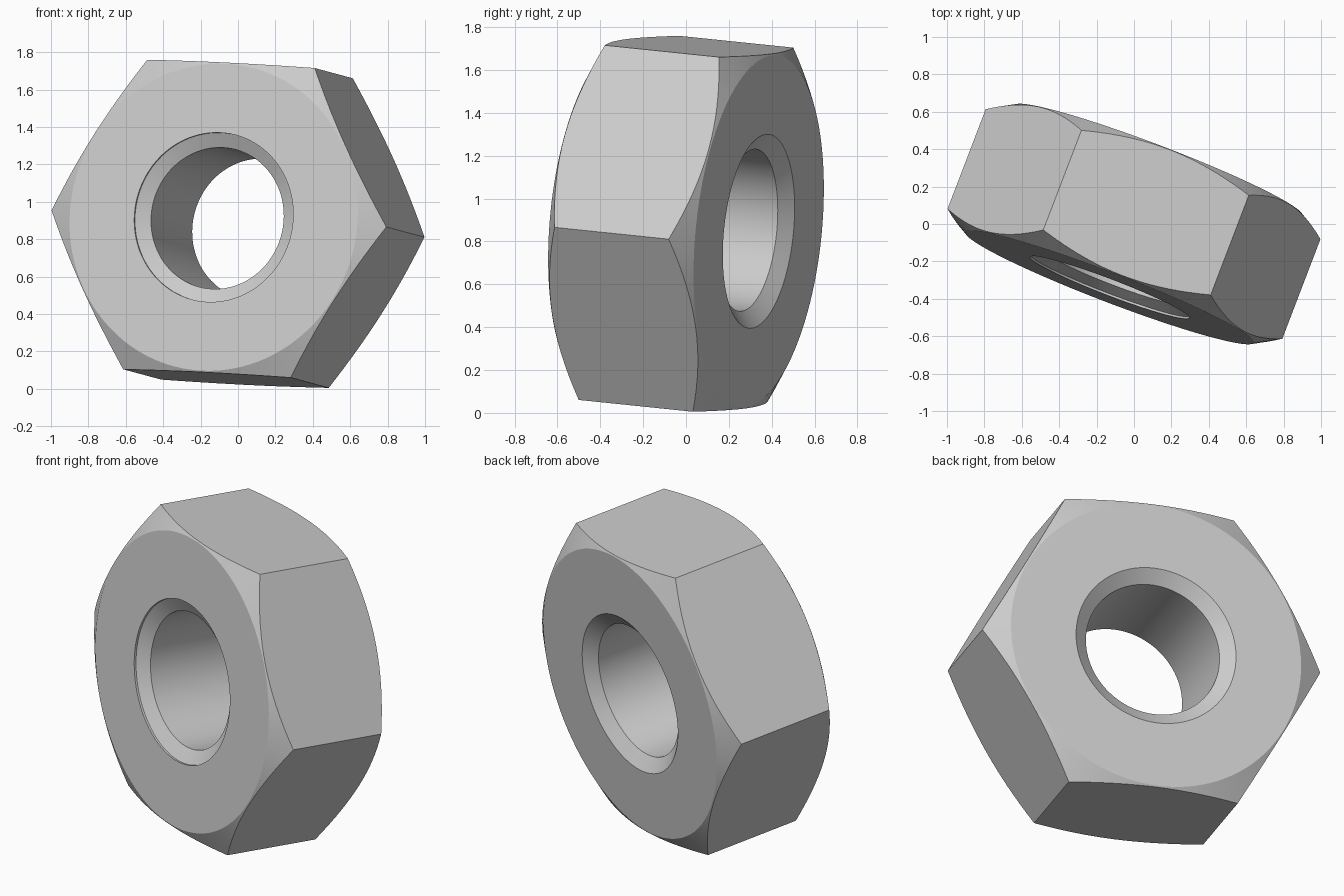
import bpy, bmesh, math
from mathutils import Vector, Matrix

cube = bpy.data.objects.get("Cube")
if cube:
    bpy.data.objects.remove(cube, do_unlink=True)

# Nut dimensions
CORNER_R = 0.961         # hexagon corner radius
FACE_R = 0.825           # flat bearing circle
HALF = 0.365             # half thickness
RIM_R, BORE_R = 0.455, 0.38
BORE_H = 0.31            # where the countersink meets the bore
STEP = 0.012             # small straight lip on the front rim
SEGMENTS = 96
SLOPE = math.tan(math.radians(30))


def hex_radius(angle):
    sector = math.pi / 3
    return CORNER_R * math.cos(sector / 2) / math.cos(angle % sector - sector / 2)


def section(angle):
    """Closed (radius, height) loop through the wall; -height is the front."""
    outer = hex_radius(angle)
    edge = HALF - (outer - FACE_R) * SLOPE
    return [(BORE_R, -BORE_H), (RIM_R, STEP - HALF), (RIM_R, -HALF),
            (FACE_R, -HALF), (outer, -edge), (outer, edge),
            (FACE_R, HALF), (RIM_R, HALF), (BORE_R, BORE_H)]


# Sweep the section around the axis
bm = bmesh.new()
rings = []
for i in range(SEGMENTS):
    # Snap inside the sector so corners land exactly on a segment
    angle = math.tau * i / SEGMENTS
    local = math.tau * (i % (SEGMENTS // 6)) / SEGMENTS
    rings.append([bm.verts.new((r * math.cos(angle), r * math.sin(angle), h))
                  for r, h in section(local)])
for i, ring in enumerate(rings):
    after = rings[(i + 1) % SEGMENTS]
    for j in range(len(ring)):
        k = (j + 1) % len(ring)
        bm.faces.new((ring[j], after[j], after[k], ring[k]))
bmesh.ops.recalc_face_normals(bm, faces=bm.faces)

mesh = bpy.data.meshes.new("hex_nut")
bm.to_mesh(mesh)
bm.free()
nut = bpy.data.objects.new("hex_nut", mesh)
bpy.context.collection.objects.link(nut)

# Tilted pose: axis through the bore, one corner towards the right
axis = Vector((0.356, 0.930, -0.096)).normalized()
corner = Vector((0.8975, -0.3375, -0.045))
corner = (corner - axis * corner.dot(axis)).normalized()
pose = Matrix((corner, axis.cross(corner), axis)).transposed().to_4x4()
mesh.transform(Matrix.Translation((0, 0, 0.8825)) @ pose)

# Plain grey metal
grey = (0.6, 0.6, 0.6, 1)
mat = bpy.data.materials.new("grey_metal")
mat.use_nodes = True
mat.diffuse_color = grey
mat.node_tree.nodes["Principled BSDF"].inputs["Base Color"].default_value = grey
mesh.materials.append(mat)

bpy.context.view_layer.objects.active = nut
nut.select_set(True)
bpy.ops.object.shade_smooth_by_angle(angle=math.radians(25))
